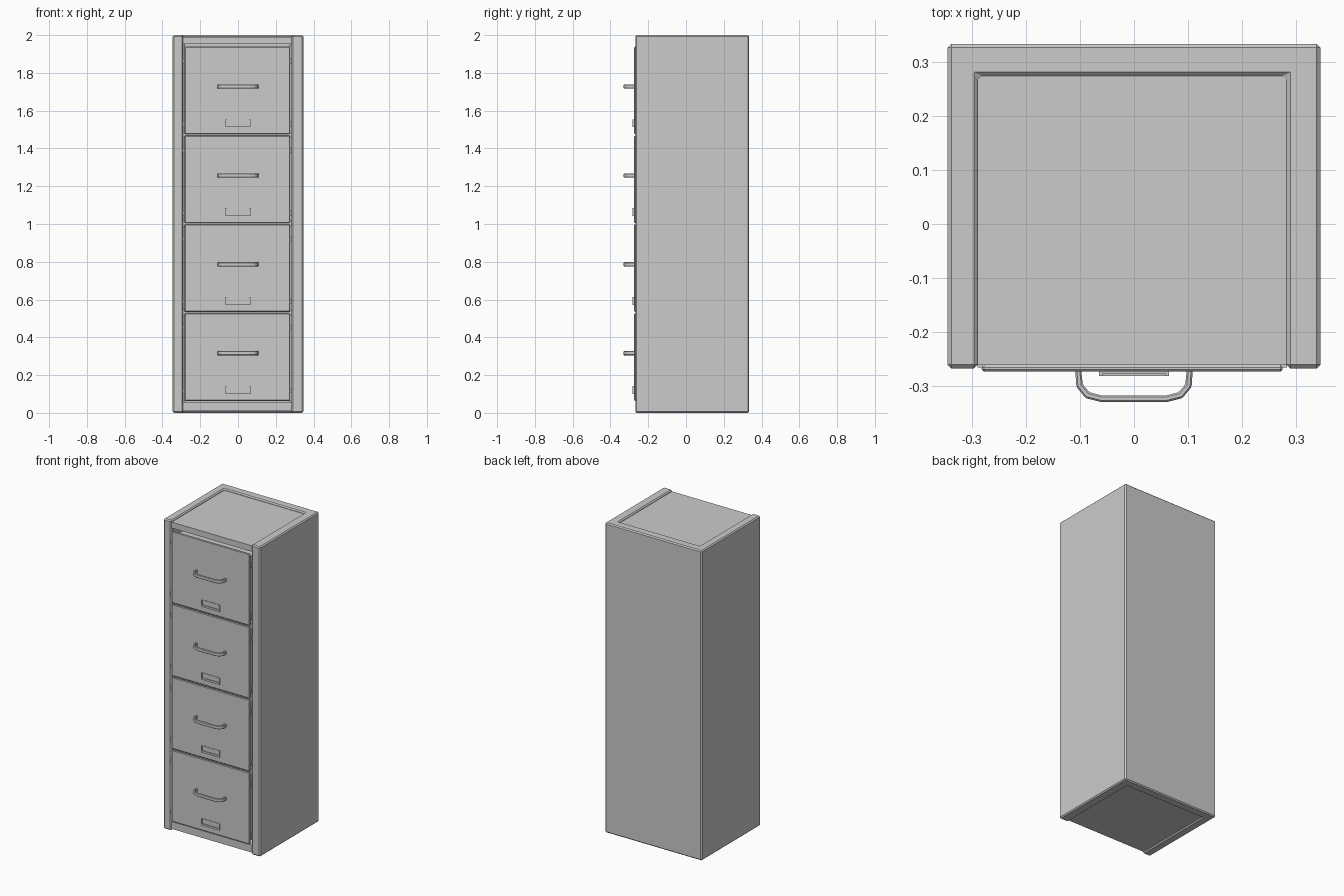
import bpy, bmesh
from mathutils import Vector

if "Cube" in bpy.data.objects:
    bpy.data.objects.remove(bpy.data.objects["Cube"])

XL, XR = -0.29, 0.283          # inner faces of the cabinet sides
XC = (XL + XR) / 2


def finish(bm, name, bevel=0.0):
    bmesh.ops.recalc_face_normals(bm, faces=bm.faces)
    me = bpy.data.meshes.new(name)
    bm.to_mesh(me)
    bm.free()
    ob = bpy.data.objects.new(name, me)
    bpy.context.collection.objects.link(ob)
    if bevel:
        m = ob.modifiers.new("chamfer", 'BEVEL')
        m.width = bevel
        m.segments = 1
        m.limit_method = 'ANGLE'
    return ob


def add_box(bm, x0, x1, y0, y1, z0, z1):
    vs = bmesh.ops.create_cube(bm, size=1)["verts"]
    for v in vs:
        v.co = Vector(((x0 + x1) / 2 + v.co.x * (x1 - x0),
                       (y0 + y1) / 2 + v.co.y * (y1 - y0),
                       (z0 + z1) / 2 + v.co.z * (z1 - z0)))


def box(name, *dims, bevel=0.0):
    bm = bmesh.new()
    add_box(bm, *dims)
    return finish(bm, name, bevel)


def prism(name, outline, z0, z1, bevel=0.0):
    bm = bmesh.new()
    f = bm.faces.new([bm.verts.new((x, y, z0)) for x, y in outline])
    ext = bmesh.ops.extrude_face_region(bm, geom=[f])["geom"]
    for v in ext:
        if isinstance(v, bmesh.types.BMVert):
            v.co.z = z1
    return finish(bm, name, bevel)


# Wrap-around shell: two thick sides joined by the back
prism("cabinet_shell", [(-0.346, -0.268), (XL, -0.268), (XL, 0.275), (XR, 0.275),
                        (XR, -0.268), (0.346, -0.268), (0.346, 0.334), (-0.346, 0.334)],
      0, 2, bevel=0.007)

# Slightly sunken top and bottom panels, open towards the front
box("top_panel", XL, XR, -0.262, 0.275, 1.952, 1.99)
box("bottom_panel", XL, XR, -0.262, 0.275, 0.01, 0.057)

# Bent pull: centre line and half widths
half_in = [(0.098, -0.270), (0.095, -0.298), (0.083, -0.312), (0.060, -0.318)]
half_out = [(0.109, -0.270), (0.107, -0.302), (0.090, -0.323), (0.062, -0.330)]
pull = (half_out + [(-x, y) for x, y in reversed(half_out)]
        + [(-x, y) for x, y in half_in] + list(reversed(half_in)))

for i in range(4):
    z0 = 0.064 + i * 0.4705
    z1 = z0 + 0.463
    n = i + 1

    # Drawer front with chamfered edges, and the tray behind it
    box(f"drawer_front_{n}", XC - 0.279, XC + 0.279, -0.274, -0.262, z0, z1, bevel=0.004)
    box(f"drawer_tray_{n}", XC - 0.265, XC + 0.265, -0.263, 0.25, z0 + 0.015, z1 - 0.03)

    # Rail between drawers
    if i < 3:
        box(f"divider_rail_{n}", XL, XR, -0.255, -0.22, z1 - 0.012, z1 + 0.02)

    # Pull handle
    zh = z0 + 0.252
    prism(f"pull_handle_{n}", pull, zh - 0.011, zh + 0.011, bevel=0.003)

    # Card holder: plate with a lip along the bottom and both ends
    bm = bmesh.new()
    zl = z0 + 0.037
    add_box(bm, -0.065, 0.065, -0.277, -0.272, zl, zl + 0.042)
    add_box(bm, -0.065, 0.065, -0.282, -0.276, zl, zl + 0.012)
    for x in (-0.065, 0.058):
        add_box(bm, x, x + 0.007, -0.282, -0.276, zl + 0.012, zl + 0.042)
    finish(bm, f"card_holder_{n}")

    # Small runner tabs in the side gaps
    bm = bmesh.new()
    for side in (-1, 1):
        for zt in (z1 - 0.075, z0 + 0.055):
            x = XC + side * 0.282
            add_box(bm, x - 0.005, x + 0.005, -0.266, -0.23, zt - 0.014, zt + 0.014)
    finish(bm, f"runner_tabs_{n}")
